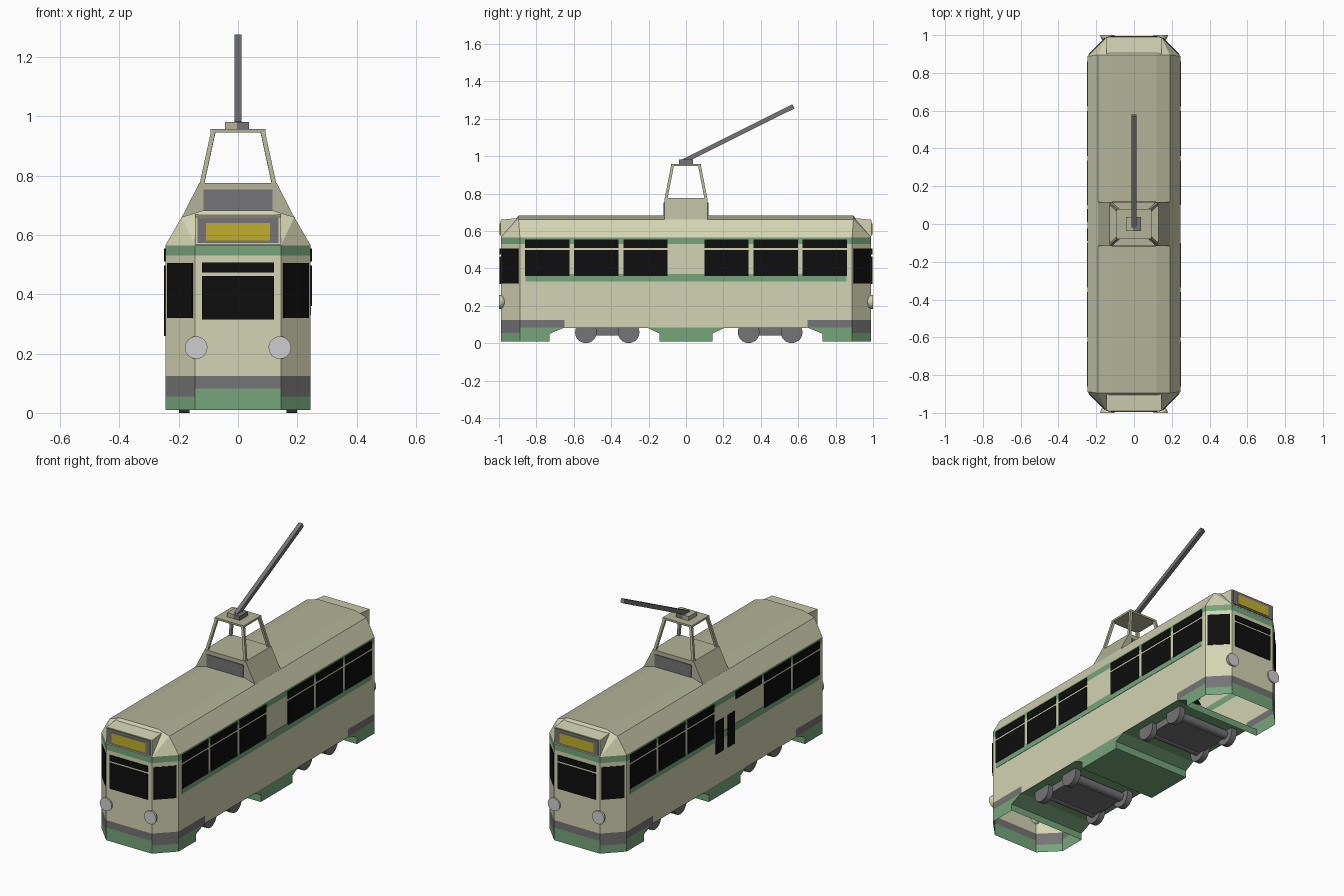
import bpy, bmesh, math
from mathutils import Vector

cube = bpy.data.objects.get("Cube")
if cube:
    bpy.data.objects.remove(cube, do_unlink=True)


def material(name, rgb):
    m = bpy.data.materials.new(name)
    m.use_nodes = True
    lin = [((c / 255 + 0.055) / 1.055) ** 2.4 for c in rgb] + [1]
    m.diffuse_color = lin
    m.node_tree.nodes["Principled BSDF"].inputs["Base Color"].default_value = lin
    return m


CREAM = material("cream", (211, 211, 179))
TAN = material("roof tan", (179, 180, 152))
GREEN = material("green", (118, 165, 123))
GREY = material("grey", (117, 116, 118))
BLACK = material("window black", (14, 14, 14))
YELLOW = material("sign yellow", (192, 175, 45))
LAMP = material("lamp grey", (206, 206, 208))


def mesh(name, faces):
    """Object from a list of (corner points, material)."""
    mats = list(dict.fromkeys(m for _, m in faces))
    bm = bmesh.new()
    for pts, m in faces:
        f = bm.faces.new([bm.verts.new(p) for p in pts])
        f.material_index = mats.index(m)
    bmesh.ops.remove_doubles(bm, verts=bm.verts, dist=0.0005)
    bmesh.ops.recalc_face_normals(bm, faces=bm.faces)
    me = bpy.data.meshes.new(name)
    bm.to_mesh(me)
    bm.free()
    for m in mats:
        me.materials.append(m)
    ob = bpy.data.objects.new(name, me)
    bpy.context.collection.objects.link(ob)
    return ob


def prism(base, shift, m):
    """Faces of a polygon pushed along a vector."""
    a = [Vector(p) for p in base]
    b = [p + Vector(shift) for p in a]
    n = len(a)
    sides = [([a[i], a[(i + 1) % n], b[(i + 1) % n], b[i]], m) for i in range(n)]
    return [(a, m), (b[::-1], m)] + sides


def box(x0, x1, y0, y1, z0, z1, m):
    return prism([(x0, y0, z0), (x1, y0, z0), (x1, y1, z0), (x0, y1, z0)], (0, 0, z1 - z0), m)


def panel(p, q, z0, z1, m, t=0.006):
    """Thin upright plate on the body wall from p to q, pushed outward."""
    d = Vector((q[0] - p[0], q[1] - p[1], 0)).normalized()
    n = Vector((d.y, -d.x, 0))
    if n.dot(Vector((p[0] + q[0], p[1] + q[1], 0))) < 0:
        n = -n
    return prism([(*p, z0), (*q, z0), (*q, z1), (*p, z1)], n * t, m)


def wall(path, z0, z1, m, closed=False):
    pairs = list(zip(path, path[1:] + path[:1])) if closed else list(zip(path, path[1:]))
    return [([(*p, z0), (*q, z0), (*q, z1), (*p, z1)], m) for p, q in pairs]


def beam(p, q, w, m):
    """Square bar between two points."""
    p, q = Vector(p), Vector(q)
    d = (q - p).normalized()
    u = d.cross(Vector((1, 0, 0))).normalized() * w / 2
    v = d.cross(u).normalized() * w / 2
    return prism([p + u + v, p + u - v, p - u - v, p - u + v], q - p, m)


# Main dimensions: half width, nose half width, shoulder and nose positions
W, N, S, E = 0.245, 0.145, 0.888, 0.99
EAVE = 0.565
ring = [(W, -S), (W, S), (N, E), (-N, E), (-W, S), (-W, -S), (-N, -E), (N, -E)]

# Body shell, open beneath both ends
body = wall(ring, 0.125, 0.53, CREAM, True) + wall(ring, 0.53, EAVE, GREEN, True)
for sx in (1, -1):
    body += wall([(sx * W, -0.65), (sx * W, 0.65)], 0.083, 0.125, CREAM)
for sy in (1, -1):
    for sx in (1, -1):
        body += wall([(sx * W, sy * 0.65), (sx * W, sy * S)], 0.083, 0.125, GREY)
        body += wall([(sx * W, sy * S), (sx * N, sy * E)], 0.055, 0.125, GREY)
    body += wall([(N, sy * E), (-N, sy * E)], 0.083, 0.125, GREY)
mesh("body", body)
mesh("floor", box(-W, W, -0.65, 0.65, 0.08, 0.085, GREEN))

# Skirts at the ends and in the middle
for sy, name in ((-1, "front_skirt"), (1, "back_skirt")):
    f = []
    for sx in (1, -1):
        x = sx * W
        f.append(([(x, sy * a, b) for a, b in
                   ((S, 0.01), (0.73, 0.01), (0.73, 0.05), (0.65, 0.083), (S, 0.083))], GREEN))
        f += wall([(x, sy * S), (sx * N, sy * E)], 0.01, 0.055, GREEN)
    f += wall([(N, sy * E), (-N, sy * E)], 0.01, 0.083, GREEN)
    f += wall([(W, sy * 0.73), (-W, sy * 0.73)], 0.01, 0.05, GREEN)
    f.append(([(W, sy * 0.73, 0.05), (-W, sy * 0.73, 0.05),
               (-W, sy * 0.65, 0.083), (W, sy * 0.65, 0.083)], GREEN))
    mesh(name, f)
middle = [(-0.206, 0.082), (-0.143, 0.052), (-0.143, 0.01), (0.143, 0.01), (0.143, 0.052), (0.206, 0.082)]
mesh("middle_skirt", prism([(-W, y, z) for y, z in middle], (2 * W, 0, 0), GREEN))

# Roof: cream slopes and ends, tan crown
RX, RZ, CX, CZ, RY = 0.19, 0.66, 0.12, 0.682, 0.895
roof = [([(CX, -RY, CZ), (CX, RY, CZ), (-CX, RY, CZ), (-CX, -RY, CZ)], TAN)]
for sx in (1, -1):
    roof.append(([(sx * W, -S, EAVE), (sx * W, S, EAVE), (sx * RX, RY, RZ), (sx * RX, -RY, RZ)], CREAM))
    roof.append(([(sx * RX, -RY, RZ), (sx * RX, RY, RZ), (sx * CX, RY, CZ), (sx * CX, -RY, CZ)], TAN))
    for sy in (1, -1):
        nose, rim = (sx * N, sy * E, EAVE), (sx * RX, sy * RY, RZ)
        roof.append(([(sx * W, sy * S, EAVE), nose, rim], CREAM))
        roof.append(([nose, rim, (sx * CX, sy * RY, CZ)], CREAM))
for sy in (1, -1):
    roof.append(([(N, sy * E, EAVE), (-N, sy * E, EAVE), (-CX, sy * RY, CZ), (CX, sy * RY, CZ)], CREAM))
mesh("roof", roof)

# Destination boxes, end windows and headlamps
for sy, end in ((-1, "front"), (1, "back")):
    side = [(sy * 0.885, EAVE), (sy * 0.988, EAVE), (sy * 0.988, 0.66), (sy * 0.885, 0.67)]
    mesh(end + "_sign_box", prism([(-N, y, z) for y, z in side], (2 * N, 0, 0), CREAM))
    y = sy * 0.988
    mesh(end + "_sign", panel((-0.137, y), (0.137, y), 0.573, 0.657, GREY, 0.005)
         + panel((-0.108, y), (0.108, y), 0.582, 0.64, YELLOW, 0.008))
    y = sy * E
    glass = panel((-0.121, y), (0.121, y), 0.315, 0.462, BLACK)
    glass += panel((-0.121, y), (0.121, y), 0.474, 0.507, BLACK)
    for sx in (1, -1):
        a, b = Vector((sx * N, sy * E)), Vector((sx * W, sy * S))
        glass += panel(a.lerp(b, 0.07), a.lerp(b, 0.92), 0.32, 0.505, BLACK, 0.004)
    mesh(end + "_windows", glass)
    for sx, hand in ((1, "left"), (-1, "right")):
        bm = bmesh.new()
        bmesh.ops.create_uvsphere(bm, u_segments=20, v_segments=12, radius=0.038)
        bmesh.ops.bisect_plane(bm, geom=bm.verts[:] + bm.edges[:] + bm.faces[:],
                               plane_co=(0, 0, 0), plane_no=(0, sy, 0), clear_outer=True)
        cap = bmesh.ops.holes_fill(bm, edges=[e for e in bm.edges if e.is_boundary])["faces"]
        for f in bm.faces:
            f.smooth = f not in cap
            f.material_index = int(f in cap)
        me = bpy.data.meshes.new(end + "_headlamp_" + hand)
        bm.to_mesh(me)
        bm.free()
        me.materials.append(CREAM)
        me.materials.append(LAMP)
        lamp = bpy.data.objects.new(me.name, me)
        lamp.location = (sx * 0.141, sy, 0.22)
        bpy.context.collection.objects.link(lamp)

# Side windows with a green belt; the right side has a door in the middle
bays = [(0.1, 0.335), (0.36, 0.598), (0.623, 0.86)]
for sx, hand in ((1, "left"), (-1, "right")):
    x = sx * W
    mesh(hand + "_belt", panel((x, -0.858), (x, 0.858), 0.33, 0.37, GREEN, 0.002))
    glass = []
    for sy in (1, -1):
        for i, (a, b) in enumerate(bays):
            glass += panel((x, sy * a), (x, sy * b), 0.51, 0.554, BLACK, 0.005)
            if not (sx < 0 and sy < 0 and i == 0):
                glass += panel((x, sy * a), (x, sy * b), 0.36, 0.497, BLACK, 0.005)
    if sx < 0:
        for a, b in ((0.01, 0.08), (-0.09, -0.025)):
            glass += panel((x, a), (x, b), 0.26, 0.445, BLACK, 0.005)
    mesh(hand + "_windows", glass)

# Bogies: frame, axles and wheels
def cylinder(name, r, depth, loc):
    bpy.ops.mesh.primitive_cylinder_add(vertices=20, radius=r, depth=depth, location=loc,
                                        rotation=(0, math.pi / 2, 0))
    ob = bpy.context.object
    ob.name = name
    ob.data.materials.append(GREY)
    bpy.ops.object.shade_smooth_by_angle()


for end, ys in (("front", (-0.535, -0.307)), ("back", (0.335, 0.565))):
    mesh(end + "_bogie", box(-0.17, 0.17, ys[0], ys[1], 0.04, 0.085, GREY))
    for i, y in enumerate(ys):
        cylinder(f"{end}_axle_{i + 1}", 0.025, 0.34, (0, y, 0.058))
        for sx, hand in ((1, "left"), (-1, "right")):
            cylinder(f"{end}_wheel_{hand}_{i + 1}", 0.058, 0.035, (sx * 0.181, y, 0.058))

# Trolley tower: base, vents, legs, top plate
PY = 0.116
tower = [(-0.2, 0.64), (0.2, 0.64), (0.13, 0.776), (-0.13, 0.776)]
mesh("tower_base", prism([(x, -PY, z) for x, z in tower], (0, 2 * PY, 0), TAN))
vents, legs = [], []
for sy in (1, -1):
    vents += panel((-0.116, sy * PY), (0.116, sy * PY), 0.682, 0.753, GREY, 0.004)
    for sx in (1, -1):
        legs += beam((sx * 0.122, sy * 0.107, 0.77), (sx * 0.083, sy * 0.072, 0.95), 0.015, TAN)
mesh("tower_vents", vents)
mesh("tower_legs", legs)
mesh("tower_top", box(-0.092, 0.092, -0.08, 0.08, 0.946, 0.957, TAN))

# Pole mount and trolley pole
mesh("pole_mount", box(-0.043, -0.004, -0.037, 0.037, 0.957, 0.981, TAN)
     + box(-0.004, 0.037, -0.037, 0.037, 0.957, 0.981, GREY))
mesh("trolley_pole", beam((0, -0.015, 0.972), (0, 0.575, 1.266), 0.024, GREY))
